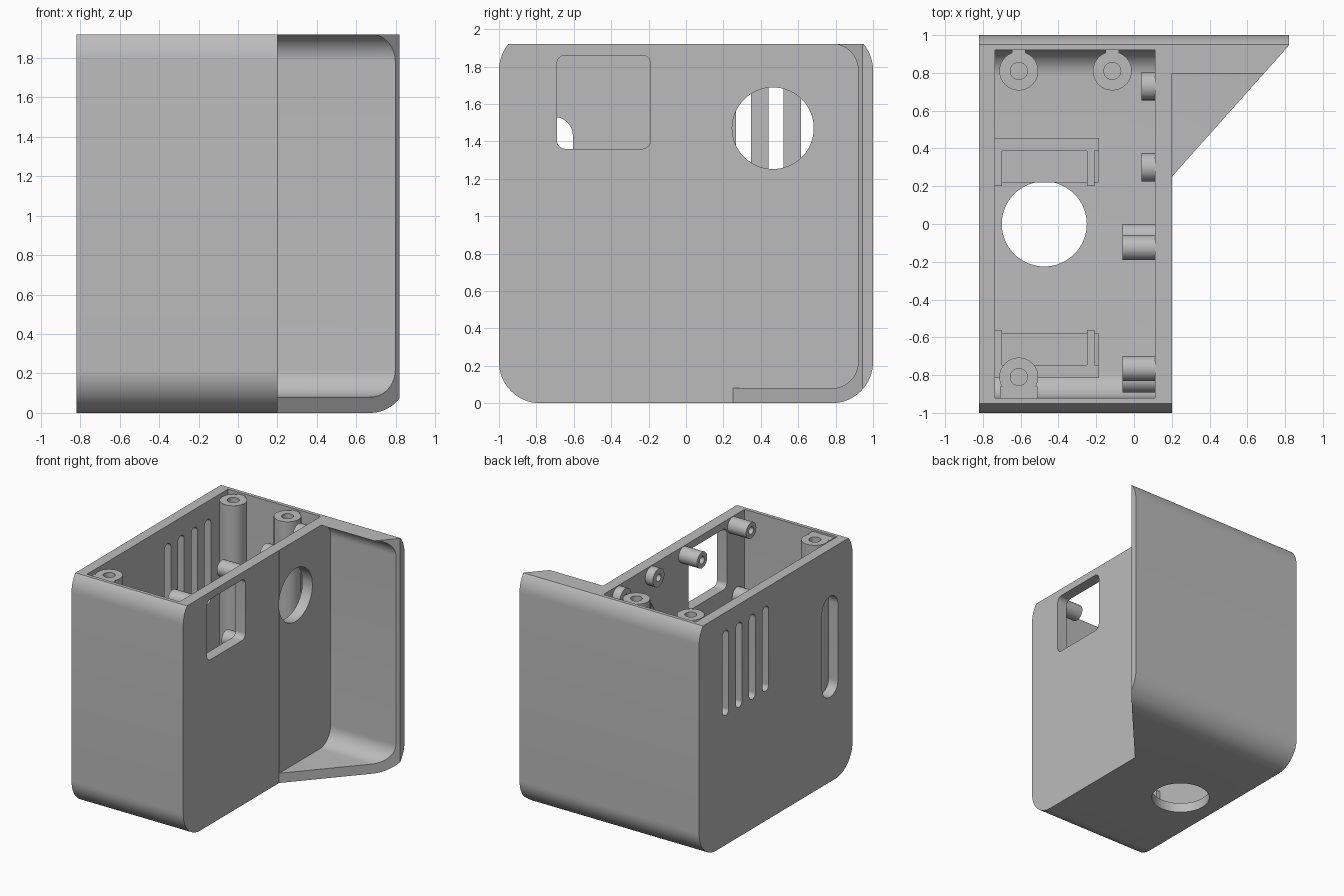
import bpy, bmesh, math
from mathutils import Matrix, Vector

old = bpy.data.objects.get("Cube")
if old:
    bpy.data.objects.remove(old, do_unlink=True)

GREY = (0.5, 0.5, 0.5, 1)
mat = bpy.data.materials.new("plain grey")
mat.use_nodes = True
mat.diffuse_color = GREY
for node in mat.node_tree.nodes:
    if node.type == "BSDF_PRINCIPLED":
        node.inputs["Base Color"].default_value = GREY
        node.inputs["Roughness"].default_value = 0.6

TOP, FLOOR = 1.92, 0.08
INNER_L, INNER_R = -0.735, 0.11


def finish(name, bm):
    bmesh.ops.remove_doubles(bm, verts=bm.verts, dist=1e-5)
    bmesh.ops.recalc_face_normals(bm, faces=bm.faces)
    mesh = bpy.data.meshes.new(name)
    bm.to_mesh(mesh)
    bm.free()
    mesh.materials.append(mat)
    ob = bpy.data.objects.new(name, mesh)
    bpy.context.collection.objects.link(ob)
    smooth(ob)
    return ob


def smooth(ob):
    ob.data.shade_smooth()
    ob.data.set_sharp_from_angle(angle=math.radians(30))


def prism(name, pts, axis, a, b):
    """Extrude a 2D outline: (y, z) along x, or (x, y) along z."""
    place = (lambda p: (a, p[0], p[1])) if axis == "x" else (lambda p: (p[0], p[1], a))
    bm = bmesh.new()
    face = bm.faces.new([bm.verts.new(place(p)) for p in pts])
    new = bmesh.ops.extrude_face_region(bm, geom=[face])["geom"]
    move = Vector((b - a, 0, 0) if axis == "x" else (0, 0, b - a))
    bmesh.ops.translate(bm, vec=move, verts=[g for g in new if isinstance(g, bmesh.types.BMVert)])
    return finish(name, bm)


def rect(u0, u1, v0, v1, r=0, steps=16):
    if not r:
        return [(u0, v0), (u1, v0), (u1, v1), (u0, v1)]
    centres = [(u1 - r, v1 - r), (u0 + r, v1 - r), (u0 + r, v0 + r), (u1 - r, v0 + r)]
    return [(cu + r * math.cos(t), cv + r * math.sin(t))
            for k, (cu, cv) in enumerate(centres)
            for t in [(k + i / steps) * math.pi / 2 for i in range(steps + 1)]]


def circle(u, v, r, n=64):
    return [(u + r * math.cos(math.tau * i / n), v + r * math.sin(math.tau * i / n)) for i in range(n)]


def cut(ob, cutter, operation="DIFFERENCE"):
    mod = ob.modifiers.new("cut", "BOOLEAN")
    mod.operation, mod.solver, mod.object = operation, "EXACT", cutter
    bpy.context.view_layer.update()
    result = bpy.data.meshes.new_from_object(ob.evaluated_get(bpy.context.evaluated_depsgraph_get()))
    ob.modifiers.clear()
    ob.data = result
    bpy.data.objects.remove(cutter, do_unlink=True)


def boss(name, base, length, r, bore, axis="z"):
    """Lathed post with a blind screw hole in its free end."""
    deep = length * 0.6
    outline = [(0, 0), (r, 0), (r, length), (bore, length), (bore, length - deep), (0, length - deep)]
    bm = bmesh.new()
    vs = [bm.verts.new((u, 0, w)) for u, w in outline]
    edges = [bm.edges.new(pair) for pair in zip(vs, vs[1:])]
    bmesh.ops.spin(bm, geom=vs + edges, cent=(0, 0, 0), axis=(0, 0, 1),
                   angle=math.tau, steps=32, use_duplicate=False)
    turn = Matrix.Rotation(-math.pi / 2, 4, "Y") if axis == "x" else Matrix()
    bm.transform(Matrix.Translation(base) @ turn)
    return finish(name, bm)


# Case body with its slanted side wing
body = prism("case_body", rect(-1, 1, 0, 2, 0.22), "x", -0.82, 0.82)
plan = [(-0.82, -1), (0.2, -1), (0.2, 0.25), (0.82, 0.945), (0.82, 1), (-0.82, 1)]
plan = [(x * 1.0001, y * 1.0001 if abs(y) == 1 else y) for x, y in plan]
cut(body, prism("plan", plan, "z", -0.1, TOP), "INTERSECT")

# Wing recess and main cavity
cut(body, prism("recess", rect(-0.92, 0.92, FLOOR, TOP + 0.001, 0.14), "x", 0.201, 1))
cut(body, prism("cavity", rect(-0.92, 0.92, FLOOR, 2.4, 0.14), "x", INNER_L, INNER_R))

# Openings: right wall window and round port, floor port
cut(body, prism("window", rect(-0.69, -0.19, 1.36, 1.86, 0.045), "x", 0.05, 0.3))
cut(body, prism("port", circle(0.465, 1.47, 0.218), "x", 0.05, 0.3))
cut(body, prism("floor_port", circle(-0.475, 0, 0.225), "z", -0.1, 0.2))

# Openings: left wall vents and long slot
for i in range(4):
    y = 0.133 + 0.174 * i
    cut(body, prism("vent", rect(y - 0.04, y + 0.04, 1.07, 1.77, 0.039), "x", -0.9, -0.7))
cut(body, prism("slot", rect(-0.81, -0.605, 0.70, 1.53, 0.1), "x", -0.9, -0.7))
smooth(body)

# Lid screw posts with ribs to the walls
POST_TOP = 1.905
for name, x, y in (("back_left", -0.61, 0.81), ("back_right", -0.115, 0.81), ("front", -0.61, -0.81)):
    boss(name + "_post", (x, y, 0.07), POST_TOP - 0.07, 0.103, 0.045)
    if y > 0:
        prism(name + "_rib", rect(x - 0.035, x + 0.035, 0.89, 0.93), "z", 0.1, POST_TOP)
    else:
        prism(name + "_rib", rect(x - 0.1, x + 0.1, -0.93, -0.86), "z", 0.1, POST_TOP)

# Board standoffs on the right wall
for y, z in ((-0.125, 1.85), (-0.765, 1.85), (-0.065, 1.25), (-0.825, 1.25)):
    boss("long_standoff", (INNER_R + 0.01, y, z), 0.18, 0.066, 0.03, "x")
for y in (0.73, 0.3):
    for z in (1.84, 1.1):
        boss("short_standoff", (INNER_R + 0.01, y, z), 0.08, 0.075, 0.03, "x")

# Mirrored holder brackets either side of the floor port
MID = -0.18
for side, s in (("back", 1), ("front", -1)):
    def bracket(part, x0, x1, d0, d1, top):
        y0, y1 = sorted((MID + s * d0, MID + s * d1))
        prism(side + "_holder_" + part, rect(x0, x1, y0, y1), "z", 0.07, top)
    bracket("end", INNER_L - 0.01, -0.185, 0.567, 0.635, 0.4)
    bracket("cheek", -0.25, -0.21, 0.38, 0.635, 0.4)
    bracket("stop", -0.215, -0.185, 0.4, 0.635, 0.3)
    bracket("lip", INNER_L - 0.01, -0.70, 0.38, 0.57, 0.4)
    bracket("seat", -0.705, -0.245, 0.4, 0.57, 0.25)
